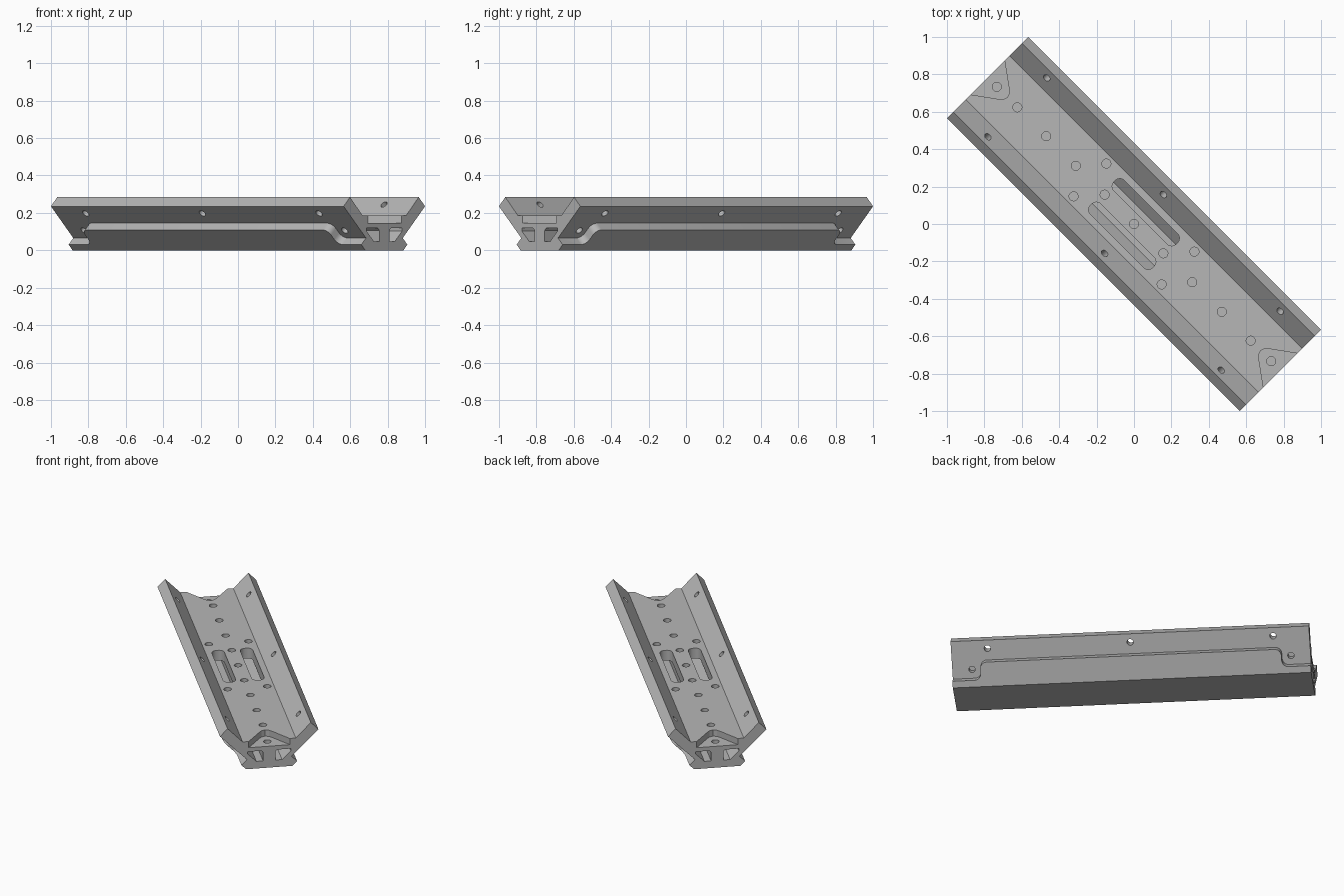
import bpy, bmesh, math
from mathutils import Vector, Matrix

if "Cube" in bpy.data.objects:
    bpy.data.objects.remove(bpy.data.objects["Cube"])

U, V, Z = Vector((1, 0, 0)), Vector((0, 1, 0)), Vector((0, 0, 1))
HALF = 1.1066          # half length of the rail
R2 = math.sqrt(0.5)

metal = bpy.data.materials.new("grey_metal")
metal.diffuse_color = (0.47, 0.47, 0.47, 1)
metal.use_nodes = True
metal.node_tree.nodes["Principled BSDF"].inputs["Base Color"].default_value = metal.diffuse_color


def prisms(name, items):
    """One object from prisms: (outline, origin, axis a, axis b, sweep vector)."""
    bm = bmesh.new()
    for pts, o, a, b, sweep in items:
        lo = [bm.verts.new(o + a * p + b * q) for p, q in pts]
        hi = [bm.verts.new(v.co + sweep) for v in lo]
        n = len(pts)
        bm.faces.new(lo)
        bm.faces.new(hi)
        for i in range(n):
            j = (i + 1) % n
            bm.faces.new((lo[i], lo[j], hi[j], hi[i]))
    bmesh.ops.recalc_face_normals(bm, faces=bm.faces[:])
    me = bpy.data.meshes.new(name)
    bm.to_mesh(me)
    bm.free()
    ob = bpy.data.objects.new(name, me)
    bpy.context.collection.objects.link(ob)
    me.materials.append(metal)
    return ob


def arc(cx, cy, r, a0, a1, n=6):
    return [(cx + r * math.cos(math.radians(a0 + (a1 - a0) * i / n)),
             cy + r * math.sin(math.radians(a0 + (a1 - a0) * i / n))) for i in range(n + 1)]


def circle(r, n=24):
    return arc(0, 0, r, 0, 360 - 360 / n, n - 1)


def mirror(pts):
    return pts + [(-p, q) for p, q in reversed(pts)]


def combine(target, tool, op):
    mod = target.modifiers.new(op.lower(), 'BOOLEAN')
    mod.operation, mod.solver, mod.object = op, 'EXACT', tool
    bpy.context.view_layer.objects.active = target
    bpy.ops.object.modifier_apply(modifier=mod.name)
    bpy.data.objects.remove(tool)


# Channel rail: flared walls, low lip along the base
section = mirror([(0.144, 0), (0.174, 0.03), (0.139, 0.0655), (0.3076, 0.235),
                  (0.260, 0.2845), (0.166, 0.187)])
rail = prisms("channel_rail", [(section, U * -HALF, V, Z, U * 2 * HALF)])

# Raised pads on both outer walls, ends rounded and flared into the lip
half_pad = ([(0.97, 0.125)] + arc(0.97, 0.184, 0.04, -90, -180)
            + arc(0.89, 0.217, 0.04, 0, 90))
pads = []
for s in (1, -1):
    along = Vector((0, s * R2, R2))       # up the wall
    out = Vector((0, s * R2, -R2))        # away from the wall
    pads.append((mirror(half_pad), out * 0.03, U, along, out * (0.144 * R2 - 0.03)))
combine(rail, prisms("pad_tool", pads), 'UNION')

# Two tunnels under the floor
tunnel = [(0.038, 0.048), (0.08, 0.048), (0.135, 0.103), (0.135, 0.118), (0.05, 0.118), (0.038, 0.106)]
combine(rail, prisms("tunnel_tool", [
    ([(s * p, q) for p, q in tunnel], U * -1.2, V, Z, U * 2.4) for s in (1, -1)]), 'DIFFERENCE')

# Floor slots opening into the tunnels
r = 0.034
slot = (arc(0.235 - r, 0.128 - r, r, 0, 90) + arc(r - 0.235, 0.128 - r, r, 90, 180)
        + arc(r - 0.235, 0.05 + r, r, 180, 270) + arc(0.235 - r, 0.05 + r, r, 270, 360))
combine(rail, prisms("slot_tool", [
    (slot, Z * 0.108, U, V * s, Z * 0.12) for s in (1, -1)]), 'DIFFERENCE')

# Rounded triangular recess at each end of the floor
recess = [(1.12, 0.138), (0.985, 0.04), (0.966, 0.024), (0.958, 0),
          (0.966, -0.024), (0.985, -0.04), (1.12, -0.138)]
combine(rail, prisms("recess_tool", [
    (recess, Z * 0.145, U * s, V, Z * 0.1) for s in (1, -1)]), 'DIFFERENCE')

# Blind floor holes and bolt holes through the walls
holes = []
spots = [(0, 0)] + [(s * u, 0) for s in (1, -1) for u in (0.222, 0.44, 0.664, 0.882)]
spots += [(s * 0.333, t * 0.124) for s in (1, -1) for t in (1, -1)]
for u, v in spots:
    holes.append((circle(0.024), Vector((u, v, 0.125)), U, V, Z * 0.1))
for s in (1, -1):
    holes.append((circle(0.024), Vector((s * 1.037, 0, 0.09)), U, V, Z * 0.1))
    along = Vector((0, s * R2, R2))
    out = Vector((0, s * R2, -R2))
    for u in (-0.882, 0, 0.882):
        holes.append((circle(0.02), Vector((u, s * 0.2455, 0.2215)) - out * 0.1, U, along, out * 0.2))
    for u in (-0.985, 0.985):
        holes.append((circle(0.02), Vector((u, s * 0.178, 0.106)) - out * 0.045, U, along, out * 0.1))
combine(rail, prisms("hole_tool", holes), 'DIFFERENCE')

# Turn the rail onto its diagonal and shade the bores smoothly
rail.data.transform(Matrix.Rotation(math.radians(-45), 4, 'Z'))
rail.data.materials.clear()
rail.data.materials.append(metal)
for poly in rail.data.polygons:
    poly.material_index = 0
bpy.ops.object.select_all(action='DESELECT')
rail.select_set(True)
bpy.context.view_layer.objects.active = rail
bpy.ops.object.shade_smooth_by_angle(angle=math.radians(30))
